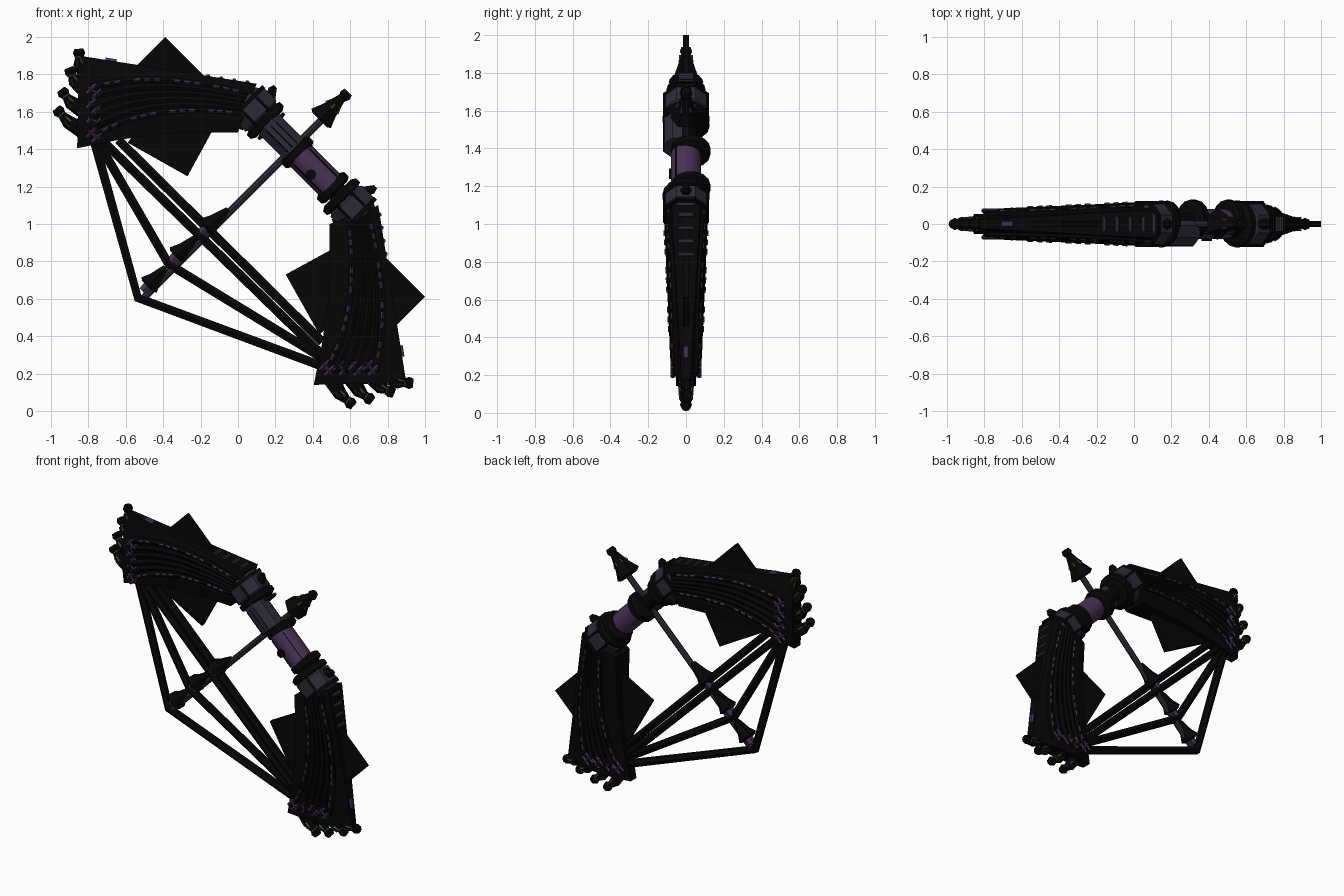
import bpy, bmesh, math
from mathutils import Vector

if "Cube" in bpy.data.objects:
    bpy.data.objects.remove(bpy.data.objects["Cube"])


def mat(name, c):
    m = bpy.data.materials.new(name)
    m.diffuse_color = (*c, 1)
    m.use_nodes = True
    m.node_tree.nodes["Principled BSDF"].inputs["Base Color"].default_value = m.diffuse_color
    return m


BLACK = mat("near_black", (0.0018, 0.0018, 0.0018))
GREY = mat("slate_grey", (0.024, 0.024, 0.036))
PURPLE = mat("dull_purple", (0.062, 0.033, 0.088))
GREEN = mat("moss_green", (0.05, 0.12, 0.015))


def flip(v):
    # reflection that swaps the upper and lower limb
    return Vector((v[2] - 1, v[1], v[0] + 1))


def finish(bm, name, mats, mirror=False, smooth=False):
    """Make an object, plus its reflected twin on the other limb."""
    for twin in ((False, True) if mirror else (False,)):
        if twin:
            for v in bm.verts:
                v.co = flip(v.co)
        bmesh.ops.recalc_face_normals(bm, faces=bm.faces)
        me = bpy.data.meshes.new(name)
        bm.to_mesh(me)
        for m in mats:
            me.materials.append(m)
        if smooth:
            me.shade_smooth()
            me.set_sharp_from_angle(angle=math.radians(40))
        ob = bpy.data.objects.new(("lower_" if twin else "upper_" if mirror else "") + name, me)
        bpy.context.collection.objects.link(ob)
    bm.free()


def add_tube(bm, pts, radii, sides=8, index=0, turn=0.0):
    """Loft rings of given radii along a path."""
    pts = [Vector(p) for p in pts]
    rings = []
    for i, (p, r) in enumerate(zip(pts, radii)):
        d = (pts[min(i + 1, len(pts) - 1)] - pts[max(i - 1, 0)]).normalized()
        side = Vector((1, 0, 0)) if abs(d.y) > 0.9 else Vector((0, 1, 0))
        up = d.cross(side).normalized()
        rings.append([bm.verts.new(p + r * (math.cos(a) * side + math.sin(a) * up))
                      for a in (turn + 2 * math.pi * k / sides for k in range(sides))])
    faces = [bm.faces.new((a[k], a[(k + 1) % sides], b[(k + 1) % sides], b[k]))
             for a, b in zip(rings, rings[1:]) for k in range(sides)]
    faces += [bm.faces.new(rings[0]), bm.faces.new(rings[-1])]
    for f in faces:
        f.material_index = index


def tube(name, pts, radii, m, sides=8, mirror=False, smooth=False, turn=0.0):
    bm = bmesh.new()
    add_tube(bm, pts, radii, sides, 0, turn)
    finish(bm, name, [m], mirror, smooth)


def add_plate(bm, outline, y0, y1):
    a = [bm.verts.new((x, y0, z)) for x, z in outline]
    b = [bm.verts.new((x, y1, z)) for x, z in outline]
    n = len(a)
    bm.faces.new(a)
    bm.faces.new(b)
    for i in range(n):
        bm.faces.new((a[i], a[(i + 1) % n], b[(i + 1) % n], b[i]))


def lerp(a, b, t):
    return a + (b - a) * t


def sample(poly, t):
    f = t * (len(poly) - 1)
    i = min(int(f), len(poly) - 2)
    return Vector(poly[i]).lerp(Vector(poly[i + 1]), f - i)


# limb body: fan-shaped lens, thin on the outer edge
OUTER = [(0.10, 1.75), (-0.85, 1.90)]
INNER = [(0.0, 1.49), (-0.20, 1.49), (-0.42, 1.48), (-0.64, 1.45), (-0.86, 1.405)]


def half_thick(s, v):
    edge, mid = lerp(0.075, 0.022, s), lerp(0.10, 0.052, s)
    return lerp(edge, mid, min(1, v / 0.45)) - 0.02 * max(0, (v - 0.75) / 0.25)


bm = bmesh.new()
NS, NV = 14, 12
sides = []
for sgn in (-1, 1):
    grid = []
    for i in range(NS + 1):
        s = i / NS
        o, n = sample(OUTER, s), sample(INNER, s)
        row = []
        for j in range(NV + 1):
            p = o.lerp(n, j / NV)
            row.append(bm.verts.new((p.x, sgn * half_thick(s, j / NV), p.y)))
        grid.append(row)
    for a, b in zip(grid, grid[1:]):
        for j in range(NV):
            bm.faces.new((a[j], a[j + 1], b[j + 1], b[j]))
    sides.append(grid[0] + [r[-1] for r in grid[1:]] + grid[-1][-2::-1] + [r[0] for r in grid[-2:0:-1]])
for k in range(len(sides[0])):
    n = (k + 1) % len(sides[0])
    bm.faces.new((sides[0][k], sides[0][n], sides[1][n], sides[1][k]))
finish(bm, "limb_body", [BLACK], True)

# arched strands over both limb faces, with thin purple seams
bm = bmesh.new()
for sgn in (-1, 1):
    for k in range(6):
        path, rad = [], []
        for i in range(17):
            s = lerp(0.03, 0.93, i / 16)
            v = lerp(lerp(0.22, 0.62, k / 5), lerp(0.38, 0.97, k / 5), s * s)
            v -= 0.10 * math.sin(math.pi * s) * (1 - 0.5 * k / 5)
            p = sample(OUTER, s).lerp(sample(INNER, s), v)
            path.append((p.x, sgn * (half_thick(s, v) + 0.002), p.y))
            rad.append(lerp(0.015, 0.023, s))
        add_tube(bm, path, rad, 6)
        if k in (0, 5):
            for i in range(1, 15):
                a, b = Vector(path[i]), Vector(path[i + 1])
                lift = Vector((0, sgn * (rad[i] * 0.87 + 0.001), 0))
                if i % 4:
                    add_tube(bm, [a + lift, a.lerp(b, 0.6) + lift], [0.007] * 2, 4, 1)
finish(bm, "limb_strands", [BLACK, PURPLE], True)

# ribs and a purple inlay on the thin outer edge
bm = bmesh.new()
for x in (0.05, -0.02, -0.09, -0.16):
    z = 1.75 + (0.10 - x) * 0.158
    add_tube(bm, [(x, -0.04, z - 0.004), (x, 0.04, z - 0.004)], [0.014] * 2, 6)
add_tube(bm, [(-0.65, 0, 1.863), (-0.71, 0, 1.873)], [0.02] * 2, 6, 1)
finish(bm, "limb_edge_ribs", [GREY, PURPLE], True)

# braided purple bindings near the limb end
bm = bmesh.new()
for k in range(4):
    for sgn in (-1, 1):
        x, z = -0.77, 1.475 + 0.078 * k
        y = sgn * (lerp(0.062, 0.068, k / 3) + 0.006)
        for o in (-0.014, 0.014):
            add_tube(bm, [(x - 0.026 + o, y, z - 0.026 - o), (x + 0.026 + o, y, z + 0.026 - o)], [0.009] * 2, 4)
        add_tube(bm, [(x - 0.032, y, z + 0.022), (x + 0.032, y, z - 0.022)], [0.008] * 2, 4)
finish(bm, "limb_bindings", [PURPLE], True)

# flat blades crossing the limb
bm = bmesh.new()
add_plate(bm, [(-0.39, 2.0), (-0.13, 1.74), (-0.39, 1.5), (-0.65, 1.74)], -0.016, 0.016)
add_plate(bm, [(-0.27, 1.255), (-0.12, 1.53), (-0.40, 1.69), (-0.59, 1.435)], -0.015, 0.015)
finish(bm, "limb_blades", [BLACK], True)

# curved claws with flared tips, grey backs and green flecks
bm = bmesh.new()
for bx, bz, tx, tz in ((-0.83, 1.50, -0.965, 1.61), (-0.83, 1.61, -0.94, 1.71),
                       (-0.83, 1.73, -0.90, 1.825), (-0.82, 1.82, -0.85, 1.925)):
    b, t = Vector((bx, 0, bz)), Vector((tx, 0, tz))
    mid = (b + t) / 2 + Vector((-0.012, 0, -0.008))
    d = (t - mid).normalized()
    out = Vector((d.z, 0, -d.x))
    add_tube(bm, [b, mid, t - d * 0.035, t - d * 0.012, t + d * 0.012],
             [0.045, 0.036, 0.022, 0.033, 0.024], 8)
    for sgn in (-1, 1):
        m = mid + Vector((0, sgn * 0.031, 0))
        add_tube(bm, [m - d * 0.01 + out * 0.01, m + d * 0.03 + out * 0.008], [0.008, 0.006], 4, 1)
        add_tube(bm, [m - d * 0.03 - out * 0.012, m + d * 0.02 - out * 0.01], [0.007, 0.005], 4, 2)
    add_tube(bm, [t - d * 0.034, t - d * 0.028], [0.025, 0.025], 8, 1)
finish(bm, "limb_claws", [BLACK, GREEN, GREY], True)

# collars joining limbs to the grip
A = Vector((1, 0, -1)).normalized()
N = Vector((1, 0, 1)).normalized()
C = Vector((0.10, 0, 1.60))
tube("collar", [C - A * 0.10, C - A * 0.06, C + A * 0.03, C + A * 0.05],
     [0.09, 0.128, 0.128, 0.10], GREY, 8, True, turn=math.pi / 8)
tube("collar_ring", [C + A * 0.04, C + A * 0.05, C + A * 0.08, C + A * 0.095],
     [0.10, 0.125, 0.125, 0.10], BLACK, 16, True)
tube("collar_back_ring", [C - A * 0.08, C - A * 0.058], [0.132, 0.132], BLACK, 8, True, turn=math.pi / 8)
bm = bmesh.new()
for sgn, reach in ((1, 0.165), (-1, 0.14)):
    p = C + N * sgn * 0.10
    q = C - A * 0.025 + N * sgn * reach
    add_tube(bm, [p, q - N * sgn * 0.02, q], [0.034, 0.026, 0.014], 6)
for sgn in (-1, 1):
    for o in (-0.05, 0.05):
        p = C + N * o + Vector((0, sgn * 0.11, 0))
        add_tube(bm, [p - A * 0.055, p + A * 0.04], [0.012] * 2, 4)
finish(bm, "collar_trim", [BLACK], True)


# grip: grey upper half, purple lower half, black rings set toward the back
def g(t):
    return C + A * t


tube("grip_core", [g(0.05), g(0.66)], [0.055] * 2, BLACK, 12)
tube("grip_purple", [g(0.32), g(0.57)], [0.08] * 2, PURPLE, 12, smooth=True)
off = Vector((0, -0.04, 0))
back = Vector((0, 0.025, 0))
tube("grip_grey", [g(0.08) + off, g(0.28) + off], [0.082] * 2, GREY, 8, turn=math.pi / 8)
for i, (t, w, r) in enumerate(((0.305, 0.034, 0.105), (0.575, 0.03, 0.105), (0.11, 0.012, 0.10))):
    tube(f"grip_ring_{i}", [g(t - w) + back, g(t - w * .6) + back, g(t + w * .6) + back, g(t + w) + back],
         [r * .8, r, r, r * .8], BLACK, 14)
bm = bmesh.new()
for o in (-0.035, 0.0, 0.035):
    p = off + N * o + Vector((0, -0.078, 0))
    add_tube(bm, [g(0.11) + p, g(0.27) + p], [0.003] * 2, 4)
for o in (-0.06, 0.06):
    p = N * o + Vector((0, -0.053, 0))
    add_tube(bm, [g(0.34) + p, g(0.55) + p], [0.004] * 2, 4)
dot = [(0.39 + 0.028 * math.cos(a), 1.265 + 0.028 * math.sin(a))
       for a in (k * math.pi / 4 for k in range(8))]
add_plate(bm, dot, -0.09, -0.05)
finish(bm, "grip_trim", [BLACK])

# arrow: shaft, head and three cone flights
D = Vector((1, 0, 1)).normalized()
tube("arrow_shaft", [(-0.50, 0, 0.61), (0.46, 0, 1.57)], [0.02] * 2, GREY, 8)
bm = bmesh.new()
for bx, bz, tx, tz, r in ((-0.475, 0.675, -0.385, 0.765, 0.066), (-0.325, 0.835, -0.225, 0.925, 0.064),
                          (-0.165, 0.985, -0.05, 1.075, 0.066), (0.445, 1.565, 0.565, 1.685, 0.085)):
    b, t = Vector((bx, 0, bz)), Vector((tx, 0, tz))
    add_tube(bm, [b - D * 0.012, b, b.lerp(t, 0.35), t], [r * 0.75, r, r * 0.66, 0.022], 6)
    if bx < 0:
        add_tube(bm, [b - D * 0.05, b - D * 0.005], [0.026, 0.032], 6, 1)
tip = Vector((0.58, 0, 1.695))
add_tube(bm, [tip - D * 0.04, tip - D * 0.01, tip + D * 0.015], [0.02, 0.034, 0.026], 8)
for a in range(6):
    w = Vector((0, math.cos(a * math.pi / 3), 0)) + N.cross(Vector((0, 1, 0))) * math.sin(a * math.pi / 3)
    h = Vector((0.50, 0, 1.62)) + w * 0.050
    add_tube(bm, [h, h + D * 0.03 - w * 0.012], [0.007, 0.004], 4, 2)
finish(bm, "arrow_cones", [BLACK, PURPLE, GREEN])

# bowstrings: two drawn back, two straight
for i, path in enumerate(([(-0.77, 1.45), (-0.535, 0.605), (0.45, 0.24)],
                          [(-0.755, 1.45), (-0.37, 0.785), (0.45, 0.285)],
                          [(-0.73, 1.45), (0.45, 0.30)],
                          [(-0.64, 1.45), (0.45, 0.37)])):
    tube(f"bowstring_{i}", [(x, 0, z) for x, z in path], [0.028] * len(path), BLACK, 6)
